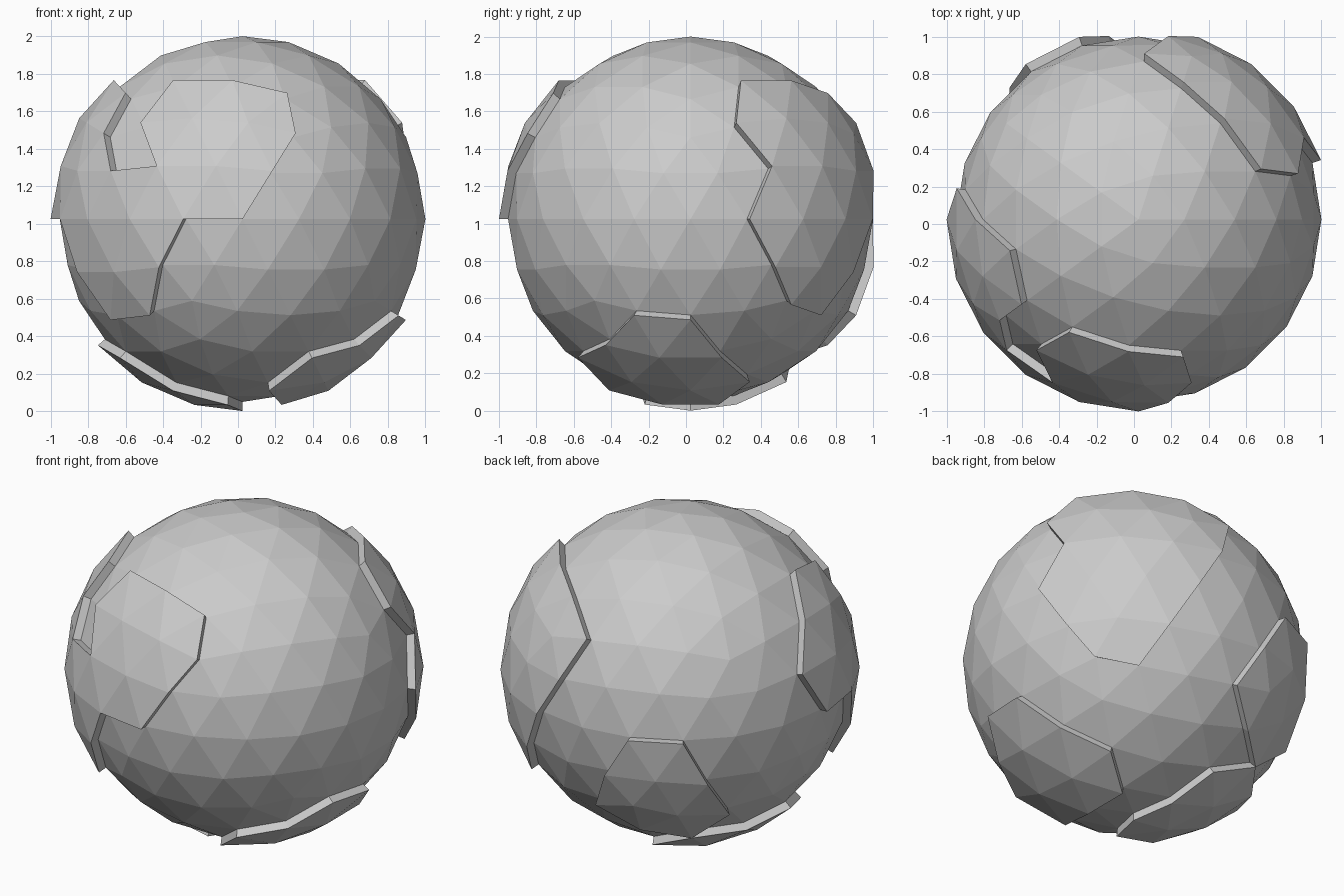
import bpy, bmesh
from math import radians, sin, cos, atan2, pi
from mathutils import Vector

if "Cube" in bpy.data.objects:
    bpy.data.objects.remove(bpy.data.objects["Cube"])

RATIO = 1.05                 # outer land radius / sea radius
R = 2 / (1 + RATIO)
CENTRE = Vector((1 - R, 1 - R, 2 - R))

# Land outlines as (azimuth, elevation) in degrees
LANDS = {
    "land_front_left": [(238, 46), (266, 46), (288, 42), (288, 27), (270, 0), (252, 0),
                        (242, -13), (234, -30), (216, -32), (198, 0), (180, 0), (170, 16),
                        (180, 32), (194, 46), (216, 42), (216, 27), (225, 13), (242, 16), (234, 30)],
    "land_back_right": [(22, 46), (50, 46), (72, 42), (89, 30), (72, 0), (53, -30),
                        (36, -27), (18, 0), (26, 16), (17, 30)],
    "land_lower_right": [(0, -32), (36, -58), (36, -74), (324, -74), (288, -63),
                         (302, -46), (324, -42), (341, -30)],
    "land_back": [(108, 0), (126, 0), (144, -32), (130, -46), (108, -42), (90, -30)],
    "land_bottom_left": [(108, -58), (130, -46), (158, -46), (180, -42), (202, -46),
                         (216, -63), (252, -74), (0, -90), (108, -74)],
}


def direction(az, el):
    a, e = radians(az), radians(el)
    return Vector((cos(a) * cos(e), sin(a) * cos(e), sin(e)))


def inside(p, outline):
    """Winding test of direction p against an outline on the sphere."""
    if p.dot(sum(outline, Vector()).normalized()) < 0.2:
        return False
    u = p.orthogonal().normalized()
    v = p.cross(u)
    angles = [atan2(q.dot(v), q.dot(u)) for q in outline]
    turn = 0
    for a, b in zip(angles, angles[1:] + angles[:1]):
        turn += (b - a + pi) % (2 * pi) - pi
    return abs(turn) > pi


def icosphere():
    bm = bmesh.new()
    bmesh.ops.create_icosphere(bm, subdivisions=3, radius=R)
    return bm


def finish(bm, name):
    bmesh.ops.recalc_face_normals(bm, faces=bm.faces[:])
    me = bpy.data.meshes.new(name)
    bm.to_mesh(me)
    bm.free()
    ob = bpy.data.objects.new(name, me)
    ob.location = CENTRE
    bpy.context.collection.objects.link(ob)


# Sea: the faceted ball
finish(icosphere(), "sea_ball")

# Lands: groups of facets raised into thick slabs
for name, points in LANDS.items():
    outline = [direction(*p) for p in points]
    bm = icosphere()
    outside = [f for f in bm.faces
               if not inside(f.calc_center_median().normalized(), outline)]
    bmesh.ops.delete(bm, geom=outside, context='FACES')
    raised = bmesh.ops.extrude_face_region(bm, geom=bm.faces[:])["geom"]
    for vert in raised:
        if isinstance(vert, bmesh.types.BMVert):
            vert.co *= RATIO
    finish(bm, name)
